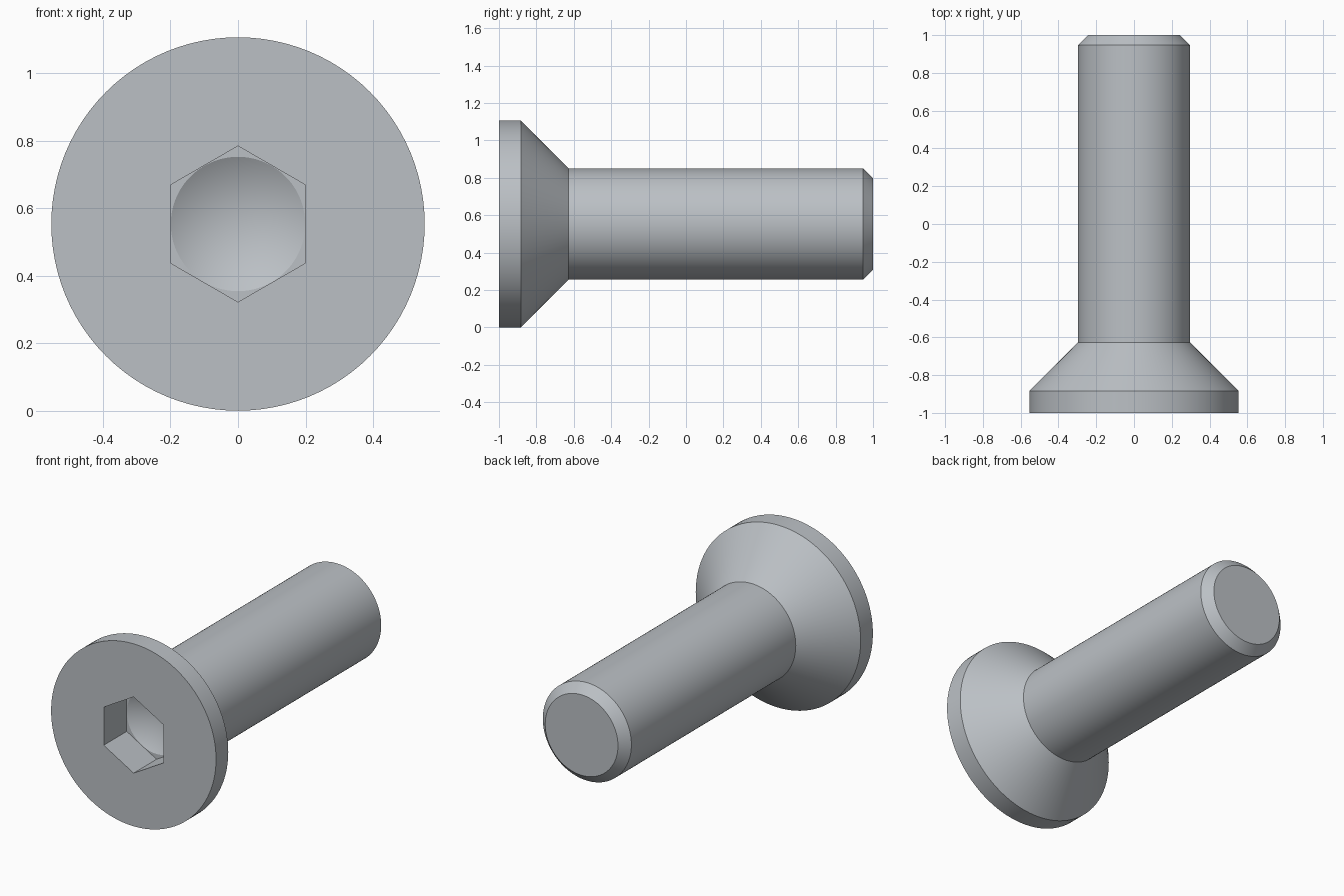
import bpy
import bmesh
from math import sin, cos, tan, radians, tau

cube = bpy.data.objects.get("Cube")
if cube:
    bpy.data.objects.remove(cube, do_unlink=True)

HEAD_R, SHANK_R, CHAMFER = 0.553, 0.297, 0.053
SOCKET_R, SOCKET_DEPTH = 0.2, 0.22
FRONT, BACK = -1.0, 1.0
RIM = FRONT + 0.117
FLOOR = FRONT + SOCKET_DEPTH

steel = bpy.data.materials.new("steel grey")
steel.use_nodes = True
steel.diffuse_color = (0.5, 0.53, 0.56, 1)
steel.node_tree.nodes["Principled BSDF"].inputs["Base Color"].default_value = steel.diffuse_color


def revolve(name, profile, steps):
    """Closed solid turned about the screw axis from (radius, y) points."""
    bm = bmesh.new()
    rings = []
    for r, y in profile:
        count = steps if r > 0 else 1
        rings.append([bm.verts.new((r * sin(tau * i / steps), y, HEAD_R + r * cos(tau * i / steps)))
                      for i in range(count)])
    for a, b in zip(rings, rings[1:]):
        for i in range(steps):
            j = (i + 1) % steps
            if len(b) == 1:
                bm.faces.new((a[i], a[j], b[0]))
            else:
                bm.faces.new((a[i], a[j], b[j], b[i]))
    for ring in (rings[0], rings[-1]):
        if len(ring) > 1:
            bm.faces.new(ring)
    bmesh.ops.recalc_face_normals(bm, faces=bm.faces)
    mesh = bpy.data.meshes.new(name)
    bm.to_mesh(mesh)
    bm.free()
    mesh.materials.append(steel)
    obj = bpy.data.objects.new(name, mesh)
    bpy.context.collection.objects.link(obj)
    return obj


# Countersunk head, shank and chamfered tip
screw = revolve("countersunk_screw", [
    (HEAD_R, FRONT), (HEAD_R, RIM),
    (SHANK_R, RIM + HEAD_R - SHANK_R),
    (SHANK_R, BACK - CHAMFER), (SHANK_R - CHAMFER, BACK)], 96)

# Hexagonal socket and its conical drill point
hexagon = revolve("socket_cutter", [
    (SOCKET_R / cos(tau / 12), FRONT - 0.1),
    (SOCKET_R / cos(tau / 12), FLOOR)], 6)
drill_r = SOCKET_R - 0.001
drill = revolve("drill_point_cutter", [
    (drill_r, FLOOR - 0.05), (drill_r, FLOOR),
    (0, FLOOR + drill_r * tan(radians(30)))], 96)

bpy.ops.object.select_all(action="DESELECT")
screw.select_set(True)
bpy.context.view_layer.objects.active = screw
for cutter in (hexagon, drill):
    cutter.hide_render = True
    cut = screw.modifiers.new(cutter.name, "BOOLEAN")
    cut.operation = "DIFFERENCE"
    cut.solver = "EXACT"
    cut.object = cutter
    bpy.ops.object.modifier_apply(modifier=cut.name)
    bpy.data.objects.remove(cutter, do_unlink=True)

bpy.ops.object.shade_smooth_by_angle(angle=radians(25))
